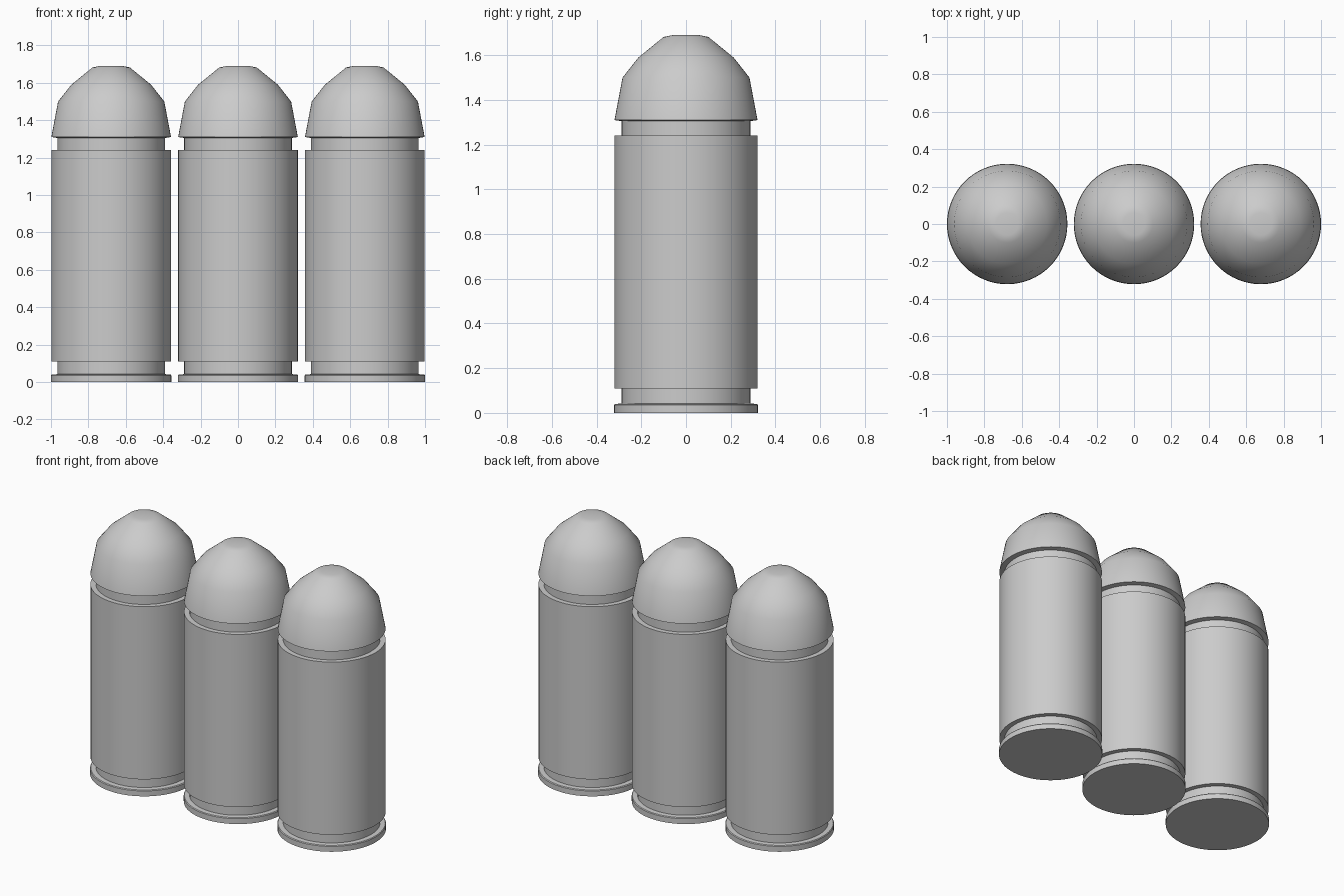
import bpy, bmesh, math

if "Cube" in bpy.data.objects:
    bpy.data.objects.remove(bpy.data.objects["Cube"])

SIDES = 64
SPACING = 0.678

# (radius, height) outlines, revolved around z
CASE = [(0, 0), (0.322, 0), (0.322, 0.035), (0.318, 0.04), (0.288, 0.042),
        (0.288, 0.11), (0.32, 0.11), (0.32, 1.24), (0.288, 1.24)]
TIP = [(0.288, 1.24), (0.288, 1.305), (0.32, 1.31), (0.284, 1.50),
       (0.213, 1.59), (0.10, 1.682), (0.06, 1.69), (0, 1.69)]


def lathe(name, profile, x):
    bm = bmesh.new()
    verts = [bm.verts.new((r, 0, z)) for r, z in profile]
    edges = [bm.edges.new(pair) for pair in zip(verts, verts[1:])]
    bmesh.ops.spin(bm, geom=verts + edges, cent=(0, 0, 0), axis=(0, 0, 1),
                   angle=math.tau, steps=SIDES, use_duplicate=False)
    bmesh.ops.remove_doubles(bm, verts=bm.verts, dist=1e-4)
    bmesh.ops.recalc_face_normals(bm, faces=bm.faces)
    # the outlines are open shells, so make sure they face outward
    probe = max(bm.faces, key=lambda f: f.calc_center_median().xy.length)
    if probe.normal.xy.dot(probe.calc_center_median().xy) < 0:
        bmesh.ops.reverse_faces(bm, faces=bm.faces)
    mesh = bpy.data.meshes.new(name)
    bm.to_mesh(mesh)
    bm.free()
    obj = bpy.data.objects.new(name, mesh)
    obj.location.x = x
    bpy.context.collection.objects.link(obj)
    bpy.ops.object.select_all(action='DESELECT')
    obj.select_set(True)
    bpy.context.view_layer.objects.active = obj
    bpy.ops.object.shade_smooth_by_angle(angle=math.radians(35))


# Three identical rounds in a row: grooved case and domed tip
for label, x in (("left", -SPACING), ("middle", 0), ("right", SPACING)):
    lathe(label + "_case", CASE, x)
    lathe(label + "_tip", TIP, x)
